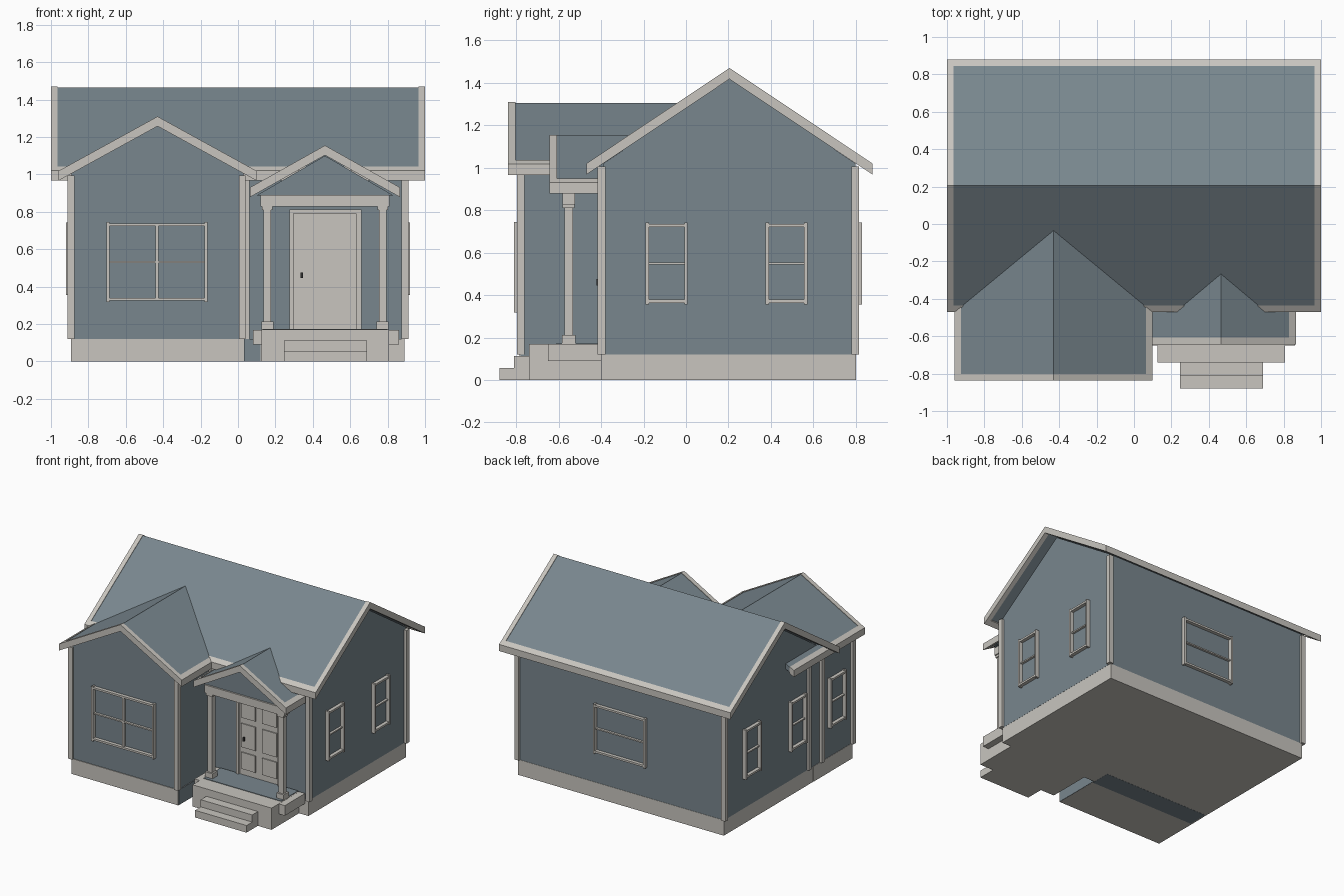
import bpy
import bmesh

cube = bpy.data.objects.get("Cube")
if cube:
    bpy.data.objects.remove(cube, do_unlink=True)


def material(name, rgb):
    m = bpy.data.materials.new(name)
    m.use_nodes = True
    m.diffuse_color = (*rgb, 1)
    m.node_tree.nodes["Principled BSDF"].inputs["Base Color"].default_value = (*rgb, 1)
    return m


BLUE = material("slate_blue", (0.19, 0.24, 0.27))
TRIM = material("warm_grey", (0.58, 0.56, 0.52))
DARK = material("dark_metal", (0.03, 0.03, 0.03))


def prism(name, profile, lo, hi, axis, mat):
    """Extrude a (u, z) profile along x or y."""
    bm = bmesh.new()
    place = (lambda u, z, t: (t, u, z)) if axis == "x" else (lambda u, z, t: (u, t, z))
    face = bm.faces.new([bm.verts.new(place(u, z, lo)) for u, z in profile])
    grown = bmesh.ops.extrude_face_region(bm, geom=[face])["geom"]
    for v in grown:
        if isinstance(v, bmesh.types.BMVert):
            v.co["xy".index(axis)] = hi
    bmesh.ops.recalc_face_normals(bm, faces=bm.faces)
    mesh = bpy.data.meshes.new(name)
    bm.to_mesh(mesh)
    bm.free()
    mesh.materials.append(mat)
    obj = bpy.data.objects.new(name, mesh)
    bpy.context.collection.objects.link(obj)
    return obj


def box(name, x, y, z, mat=TRIM):
    return prism(name, [(x[0], z[0]), (x[1], z[0]), (x[1], z[1]), (x[0], z[1])], *y, "y", mat)


def roof(name, axis, mid, half, ridge, slope, lo, hi, both_ends, edge=0.035, thick=0.052):
    """Gable roof: slate slopes bordered by rake and eave boards."""
    def chevron(h, drop, t):
        top = [(mid + u, ridge - drop - slope * abs(u)) for u in (-h, 0, h)]
        return top + [(u, z - t) for u, z in reversed(top)]

    inner = half - edge
    end = hi - edge if both_ends else hi
    prism(name + "_slopes", chevron(inner, 0.004, thick - 0.012), lo + edge, end, axis, BLUE)
    prism(name + "_rake", chevron(half, 0, thick), lo, lo + edge, axis, TRIM)
    if both_ends:
        prism(name + "_rake_far", chevron(half, 0, thick), end, hi, axis, TRIM)
    for side in (-1, 1):
        top = [(mid + side * d, ridge - slope * d) for d in (inner, half)]
        prism(name + "_eave", top + [(u, z - thick) for u, z in reversed(top)],
              lo + edge, end, axis, TRIM)


def gable_wall(name, axis, mid, half, base, eave, ridge, lo, hi):
    prism(name, [(mid - half, base), (mid + half, base), (mid + half, eave),
                 (mid, ridge), (mid - half, eave)], lo, hi, axis, BLUE)


def wall_box(name, face, u, d, z, mat=TRIM):
    """Box on a wall; face is (axis the wall faces, wall position, outward sign)."""
    axis, pos, sign = face
    out = sorted((pos + sign * d[0], pos + sign * d[1]))
    return box(name, out, u, z, mat) if axis == "x" else box(name, u, out, z, mat)


def window(name, face, u0, u1, z0, z1, mullion=False):
    w, deep = 0.015, 0.03
    for u in (u0, u1 - w):
        wall_box(name + "_jamb", face, (u, u + w), (-0.01, deep), (z0, z1))
    for z in (z0 + 0.008, z1 - w - 0.006):
        wall_box(name + "_rail", face, (u0 + w, u1 - w), (-0.01, deep - 0.003), (z, z + w))
    mid = (z0 + z1) / 2
    wall_box(name + "_bar", face, (u0 + w, u1 - w), (-0.01, 0.018), (mid - 0.005, mid + 0.005))
    if mullion:
        c = (u0 + u1) / 2
        wall_box(name + "_mullion", face, (c - 0.007, c + 0.007), (-0.01, 0.022), (z0 + w, z1 - w))


FRONT, BACK = ("y", -0.39, -1), ("y", 0.8, 1)
LEFT, RIGHT = ("x", 0.89, 1), ("x", -0.89, -1)
WING = ("y", -0.78, -1)

# Foundations and the slate strip under the floor
box("main_foundation", (-0.889, 0.889), (-0.4, 0.802), (0, 0.12))
box("wing_foundation", (-0.892, 0.032), (-0.785, -0.3), (0.001, 0.121))
box("under_strip", (-0.88, 0.03), (-0.42, -0.26), (-0.001, 0.004), BLUE)
box("wing_base_panel", (0.03, 0.035), (-0.78, -0.4), (0.002, 0.12), BLUE)
box("main_base_panel", (0.035, 0.12), (-0.405, -0.4), (0.002, 0.12), BLUE)

# Walls with gables
gable_wall("main_walls", "x", 0.205, 0.595, 0.12, 1.02, 1.42, -0.89, 0.89)
gable_wall("wing_walls", "y", -0.43, 0.46, 0.12, 1.005, 1.258, -0.78, -0.24)

# Roofs
roof("main_roof", "x", 0.205, 0.675, 1.47, 0.667, -1.0, 1.0, True)
roof("wing_roof", "y", -0.43, 0.53, 1.31, 0.55, -0.838, 0.04, False)
roof("porch_roof", "y", 0.465, 0.4, 1.155, 0.56, -0.643, -0.2, False)

# Corner boards
for x in (-0.893, 0.893):
    for y in (-0.398, 0.798):
        box("corner_board", (x - 0.018, x + 0.018), (y - 0.018, y + 0.018), (0.12, 1.005))
for x in (-0.893, 0.023):
    box("wing_corner_board", (x - 0.018, x + 0.018), (-0.797, -0.762), (0.12, 0.995))
box("wing_end_board", (-0.908, -0.88), (-0.255, -0.225), (0.12, 1.0))
box("inner_corner_board", (0.03, 0.062), (-0.405, -0.38), (0.12, 0.97))

# Windows
window("wing_window", WING, -0.703, -0.163, 0.317, 0.745, True)
window("back_window", BACK, -0.225, 0.225, 0.355, 0.742)
for label, face in (("left", LEFT), ("right", RIGHT)):
    for y in (-0.19, 0.375):
        window(label + "_window", face, y, y + 0.197, 0.355, 0.742)
window("wing_side_window", RIGHT, -0.675, -0.478, 0.355, 0.742)

# Door with casing, raised panels and handle
for u in ((0.275, 0.297), (0.63, 0.66)):
    wall_box("door_casing", FRONT, u, (0, 0.025), (0.17, 0.812))
wall_box("door_head", FRONT, (0.297, 0.63), (0, 0.025), (0.79, 0.812))
wall_box("door_leaf", FRONT, (0.297, 0.63), (0, 0.012), (0.17, 0.79))
for u in ((0.313, 0.436), (0.495, 0.618)):
    for z in ((0.22, 0.35), (0.39, 0.575), (0.62, 0.73)):
        wall_box("door_panel", FRONT, u, (0.012, 0.02), z)
wall_box("door_handle", FRONT, (0.335, 0.348), (0.02, 0.032), (0.445, 0.475), DARK)

# Porch platform and steps
box("porch_platform", (0.125, 0.808), (-0.74, -0.4), (0, 0.17))
box("porch_slab", (0.08, 0.86), (-0.65, -0.4), (0.09, 0.169))
box("porch_floor", (0.13, 0.8), (-0.61, -0.4), (0.168, 0.174), BLUE)
box("upper_step", (0.245, 0.69), (-0.81, -0.74), (0.055, 0.112))
box("lower_step", (0.245, 0.69), (-0.88, -0.74), (0, 0.056))

# Porch columns, beam and gable infill
for x in (0.157, 0.773):
    for part, r, z in (("base", 0.032, (0.17, 0.213)), ("shaft", 0.02, (0.213, 0.81)),
                       ("capital", 0.028, (0.81, 0.83))):
        box("column_" + part, (x - r, x + r), (-0.553 - r, -0.553 + r), z)
box("porch_beam", (0.12, 0.81), (-0.583, -0.522), (0.828, 0.89))
prism("porch_gable", [(0.1, 0.888), (0.83, 0.888), (0.465, 1.1)], -0.57, -0.53, "y", BLUE)
